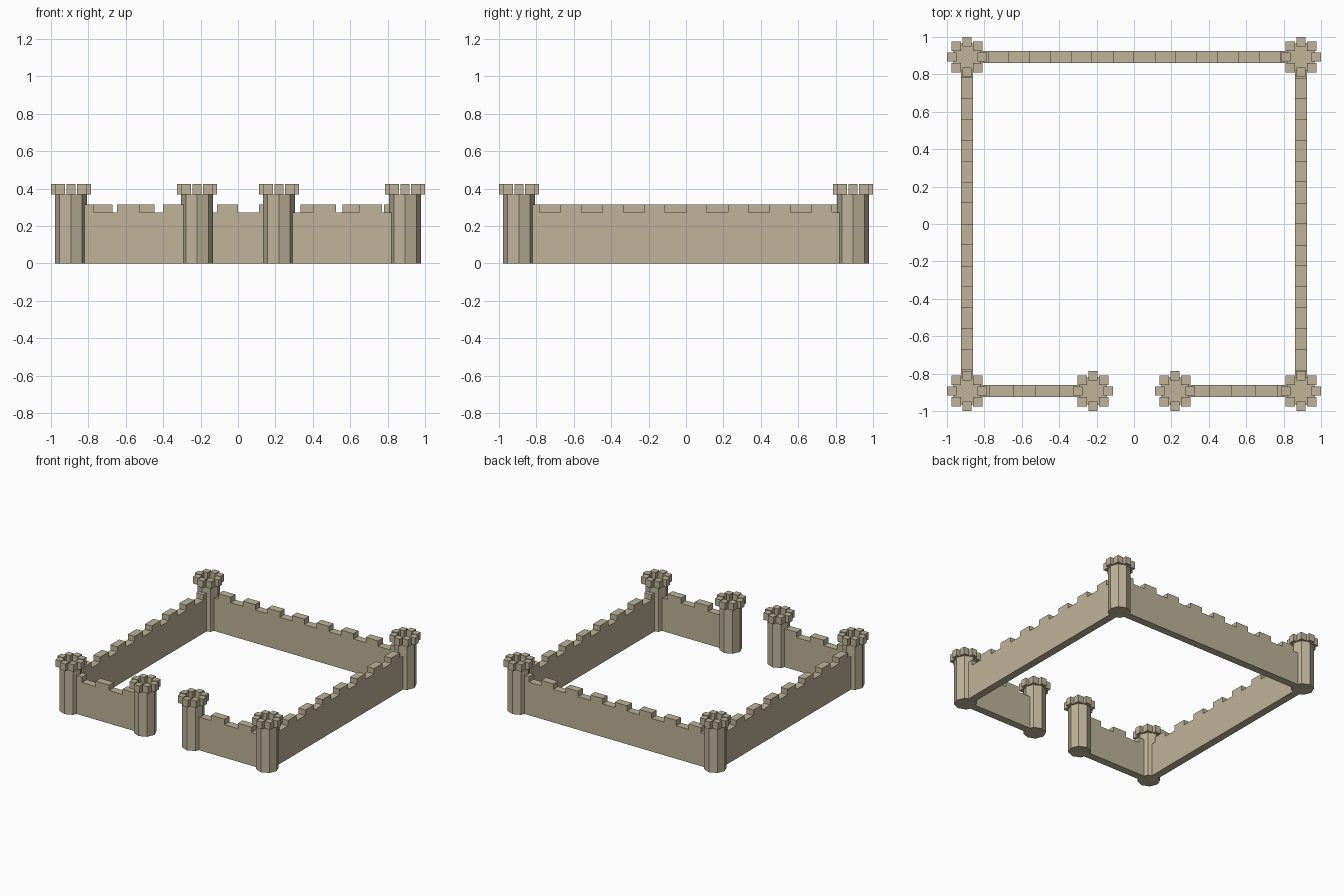
import bpy, bmesh, math

if "Cube" in bpy.data.objects:
    bpy.data.objects.remove(bpy.data.objects["Cube"])

stone = bpy.data.materials.new("sandstone")
stone.diffuse_color = (0.52, 0.45, 0.32, 1)
stone.use_nodes = True
stone.node_tree.nodes["Principled BSDF"].inputs["Base Color"].default_value = stone.diffuse_color

R = 0.893           # distance of wall lines from the centre
GATE = 0.219        # gate tower offset
HALF = 0.031        # half wall thickness
WALL_TOP, MERLON_TOP = 0.272, 0.316
TOWER_R, TOWER_TOP, CROWN_TOP = 0.085, 0.368, 0.426


def finish(bm, name):
    me = bpy.data.meshes.new(name)
    bm.to_mesh(me)
    bm.free()
    me.materials.append(stone)
    ob = bpy.data.objects.new(name, me)
    bpy.context.collection.objects.link(ob)
    return ob


def box(bm, x0, x1, y0, y1, z0, z1):
    vs = bmesh.ops.create_cube(bm, size=1)["verts"]
    bmesh.ops.scale(bm, vec=(x1 - x0, y1 - y0, z1 - z0), verts=vs)
    bmesh.ops.translate(bm, vec=((x0 + x1) / 2, (y0 + y1) / 2, (z0 + z1) / 2), verts=vs)


def wall(name, start, end, step, first, along_x, side):
    """Crenellated wall: one extruded battlement profile."""
    n = round((end - start) / step)
    pts = [(start, 0)]
    for i in range(n):
        h = MERLON_TOP if i % 2 == first else WALL_TOP
        pts += [(start + i * step, h), (start + (i + 1) * step, h)]
    pts.append((start + n * step, 0))
    bm = bmesh.new()
    a, b = side - HALF, side + HALF
    verts = [bm.verts.new((s, a, z) if along_x else (a, s, z)) for s, z in pts]
    face = bm.faces.new(verts)
    ext = bmesh.ops.extrude_face_region(bm, geom=[face])["geom"]
    move = (0, b - a, 0) if along_x else (b - a, 0, 0)
    bmesh.ops.translate(bm, vec=move, verts=[g for g in ext if isinstance(g, bmesh.types.BMVert)])
    bmesh.ops.recalc_face_normals(bm, faces=bm.faces)
    bmesh.ops.triangulate(bm, faces=[f for f in bm.faces if len(f.verts) > 4])
    finish(bm, name)


def tower(name, x, y):
    """Octagonal shaft with a ring of eight square merlons."""
    bm = bmesh.new()
    ring = [(x + TOWER_R * math.cos(i * math.pi / 4), y + TOWER_R * math.sin(i * math.pi / 4))
            for i in range(8)]
    low = [bm.verts.new((px, py, 0)) for px, py in ring]
    top = [bm.verts.new((px, py, TOWER_TOP)) for px, py in ring]
    bm.faces.new(low[::-1])
    bm.faces.new(top)
    for i in range(8):
        j = (i + 1) % 8
        bm.faces.new((low[i], low[j], top[j], top[i]))
    s, r = 0.025, 0.082
    for i in range(8):
        cx = x + r * math.cos(i * math.pi / 4)
        cy = y + r * math.sin(i * math.pi / 4)
        box(bm, cx - s, cx + s, cy - s, cy + s, TOWER_TOP, CROWN_TOP)
    finish(bm, name)


# long walls, battlements running round the court
step = R / 8
wall("back_wall", -R, R, step, 1, True, R)
wall("right_wall", -R, R, step, 0, False, R)
wall("left_wall", -R, R, step, 1, False, -R)

# short front walls either side of the gate
fs = 0.1228
wall("front_wall_left", -R, -R + 5 * fs, fs, 0, True, -R)
wall("front_wall_right", R - 5 * fs, R, fs, 1, True, -R)

# corner and gate towers
for sx, h in ((-1, "left"), (1, "right")):
    tower("front_tower_" + h, sx * R, -R)
    tower("back_tower_" + h, sx * R, R)
    tower("gate_tower_" + h, sx * GATE, -R)
